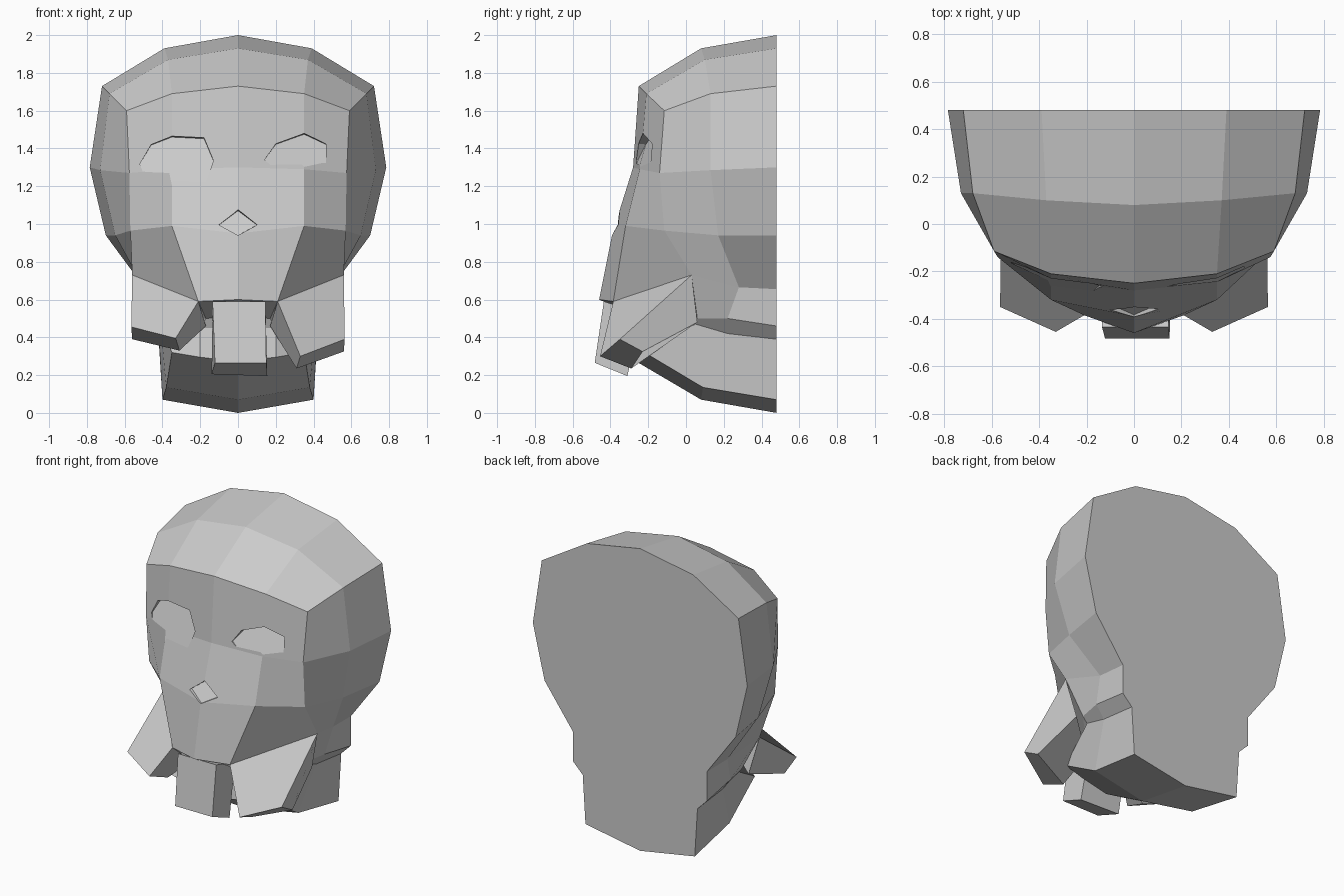
import bpy, bmesh

if "Cube" in bpy.data.objects:
    bpy.data.objects.remove(bpy.data.objects["Cube"])


def to_object(name, bm):
    bmesh.ops.recalc_face_normals(bm, faces=bm.faces)
    mesh = bpy.data.meshes.new(name)
    bm.to_mesh(mesh)
    bm.free()
    obj = bpy.data.objects.new(name, mesh)
    bpy.context.collection.objects.link(obj)
    return obj


def loft(name, loop_a, loop_b):
    """Solid between two loops with the same number of corners."""
    bm = bmesh.new()
    a = [bm.verts.new(p) for p in loop_a]
    b = [bm.verts.new(p) for p in loop_b]
    n = len(a)
    bm.faces.new(a)
    bm.faces.new(b[::-1])
    for i in range(n):
        j = (i + 1) % n
        bm.faces.new((a[i], b[i], b[j], a[j]))
    return to_object(name, bm)


# Half contours of the skull, each from the front centre line to the flat back
contours = [
    [(0, -.25, 1.73), (.35, -.21, 1.69), (.59, -.115, 1.60), (.68, .13, 1.69), (.72, .48, 1.73)],
    [(0, -.28, 1.30), (.35, -.245, 1.29), (.575, -.14, 1.27), (.73, .13, 1.285), (.785, .48, 1.30)],
    [(0, -.39, .95), (.35, -.32, .99), (.57, -.115, .965), (.65, .17, .94), (.70, .48, .94)],
    [(0, -.46, .60), (.21, -.385, .59), (.56, .03, .73), (.50, .28, .665), (.49, .48, .655)],
    [(0, -.26, .51), (.17, -.24, .50), (.45, .06, .50), (.48, .22, .50), (.49, .48, .46)],
    [(0, -.23, .45), (.20, -.22, .45), (.41, .05, .47), (.42, .22, .42), (.42, .48, .39)],
    [(0, -.26, .27), (.20, -.24, .295), (.35, -.22, .32), (.38, .09, .135), (.40, .48, .07)],
]
bm = bmesh.new()
rows = [[bm.verts.new(p) for p in row] for row in contours]
for upper, lower in zip(rows, rows[1:]):
    for i in range(4):
        bm.faces.new((upper[i], upper[i + 1], lower[i + 1], lower[i]))

# Crown
t = rows[0]
crown_mid, crown_side, crown_back, crown_back_side = [bm.verts.new(p) for p in (
    (0, .08, 1.93), (.37, .10, 1.87), (0, .48, 2.0), (.39, .48, 1.93))]
bm.faces.new((t[0], t[1], crown_side, crown_mid))
bm.faces.new((t[1], t[2], t[3], crown_side))
bm.faces.new((crown_mid, crown_side, crown_back_side, crown_back))
bm.faces.new((crown_side, t[3], t[4], crown_back_side))

# Underside of the jaw
b = rows[-1]
base_mid, base_back = bm.verts.new((0, .08, .07)), bm.verts.new((0, .48, 0))
bm.faces.new((b[0], b[1], b[2], b[3], base_mid))
bm.faces.new((b[3], b[4], base_back, base_mid))

# Mirror across the centre and close the flat back
copy = bmesh.ops.duplicate(bm, geom=bm.verts[:] + bm.edges[:] + bm.faces[:])["geom"]
for v in copy:
    if isinstance(v, bmesh.types.BMVert):
        v.co.x = -v.co.x
bmesh.ops.remove_doubles(bm, verts=bm.verts, dist=.0005)
bmesh.ops.recalc_face_normals(bm, faces=bm.faces)
bmesh.ops.holes_fill(bm, edges=[e for e in bm.edges if e.is_boundary], sides=0)
skull = to_object("skull", bm)


def eye_cutter(name, outline):
    """Socket floor meets the face at the lower rim and sinks in at the brow."""
    zs = [z for _, z in outline]
    low, span = min(zs), max(zs) - min(zs)
    floor = []
    for x, z in outline:
        k = (z - low) / span
        y = -.31 + .1 * abs(x) + .35 * max(0, abs(x) - .35) + .10 * k
        floor.append((x, y, z - .05 * k))
    return loft(name, [(x, -.7, z) for x, z in outline], floor)


# Eye sockets and nose opening
left_eye = [(-.52, 1.34), (-.46, 1.46), (-.35, 1.51), (-.18, 1.50),
            (-.13, 1.36), (-.17, 1.23), (-.34, 1.19), (-.48, 1.22)]
right_eye = [(.14, 1.36), (.20, 1.46), (.35, 1.525), (.465, 1.46),
             (.465, 1.30), (.43, 1.255), (.33, 1.24), (.25, 1.25)]
cutters = [
    eye_cutter("left_eye_cutter", left_eye),
    eye_cutter("right_eye_cutter", right_eye),
    loft("nose_cutter",
         [(0, -.7, 1.12), (.13, -.7, .995), (0, -.7, .94), (-.13, -.7, .995)],
         [(0, -.30, 1.07), (.10, -.34, .995), (0, -.383, .94), (-.10, -.34, .995)]),
]
for cutter in cutters:
    cutter.hide_render = True
    mod = skull.modifiers.new("opening", 'BOOLEAN')
    mod.operation = 'DIFFERENCE'
    mod.solver = 'EXACT'
    mod.object = cutter
bpy.context.view_layer.objects.active = skull
skull.select_set(True)
for mod in list(skull.modifiers):
    bpy.ops.object.modifier_apply(modifier=mod.name)
for cutter in cutters:
    bpy.data.objects.remove(cutter)

# Flared cheek plates, the left one slightly shorter
for name, s, outer, inner in (("right_cheek", 1, 0, 0), ("left_cheek", -1, .065, .095)):
    loft(name,
         [(s * .21, -.385, .59), (s * .56, .03, .73),
          (s * .565, -.35, .39 + outer), (s * .33, -.455, .30 + inner)],
         [(s * .17, -.24, .46), (s * .50, .06, .48),
          (s * .56, -.23, .325 + outer), (s * .31, -.29, .235 + inner)])

# Central front tooth
loft("front_tooth",
     [(-.135, -.435, .59), (.145, -.435, .59), (.15, -.483, .265), (-.122, -.483, .265)],
     [(-.135, -.24, .53), (.145, -.24, .53), (.155, -.31, .195), (-.14, -.31, .205)])
